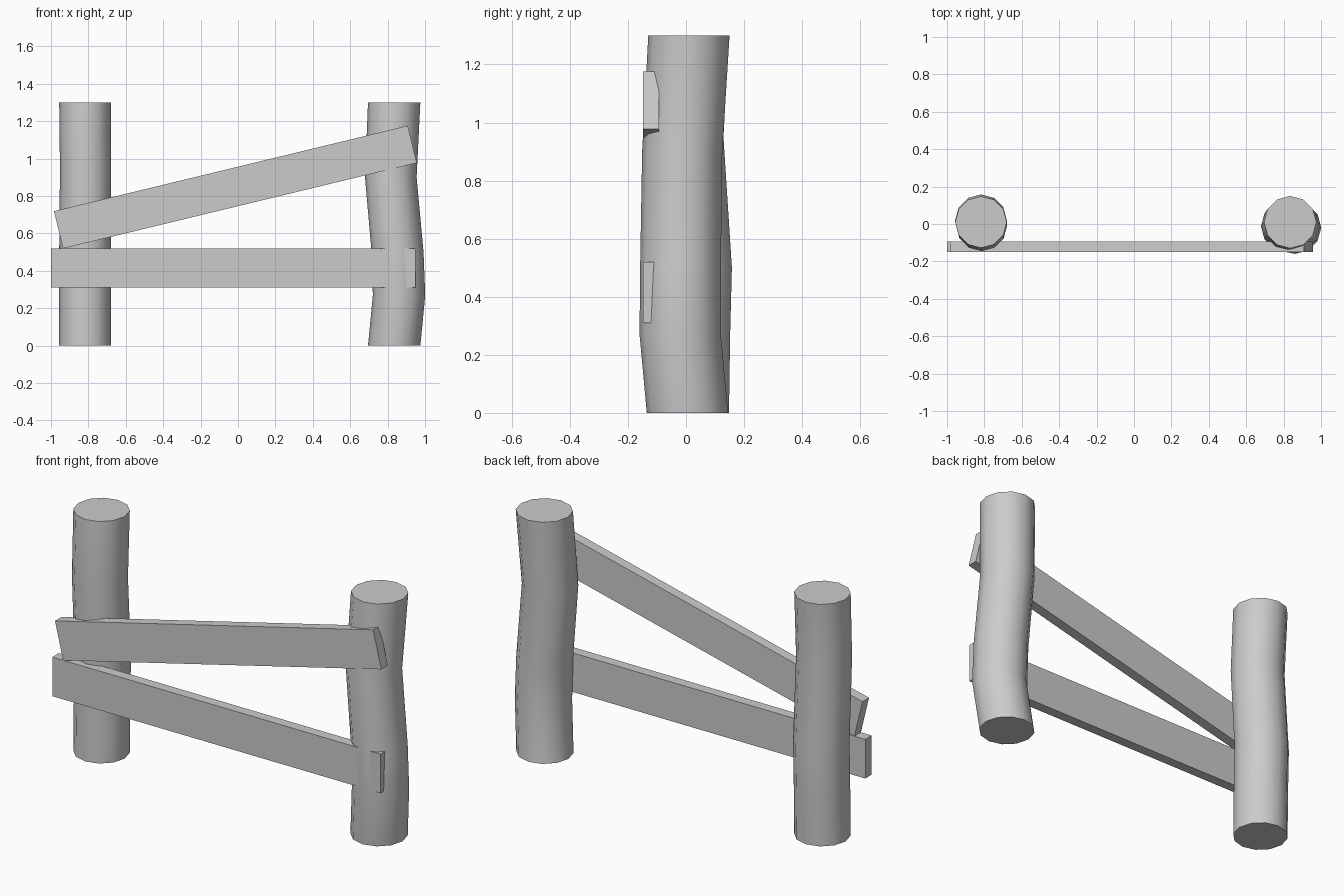
import bpy, bmesh, math
from mathutils import Matrix

if "Cube" in bpy.data.objects:
    bpy.data.objects.remove(bpy.data.objects["Cube"])

SIDES = 12


def finish(bm, name):
    bmesh.ops.recalc_face_normals(bm, faces=bm.faces)
    mesh = bpy.data.meshes.new(name)
    bm.to_mesh(mesh)
    bm.free()
    ob = bpy.data.objects.new(name, mesh)
    bpy.context.collection.objects.link(ob)
    bpy.ops.object.select_all(action='DESELECT')
    ob.select_set(True)
    bpy.context.view_layer.objects.active = ob
    bpy.ops.object.shade_smooth_by_angle(angle=math.radians(40))
    return ob


def post(name, rings):
    """Loft a slightly crooked log through (x, y, z, radius) rings."""
    bm = bmesh.new()
    loops = []
    for x, y, z, r in rings:
        loops.append([bm.verts.new((x + r * math.cos(2 * math.pi * i / SIDES),
                                    y + r * math.sin(2 * math.pi * i / SIDES), z))
                      for i in range(SIDES)])
    for a, b in zip(loops, loops[1:]):
        for i in range(SIDES):
            j = (i + 1) % SIDES
            bm.faces.new((a[i], a[j], b[j], b[i]))
    bm.faces.new(loops[0][::-1])
    bm.faces.new(loops[-1])
    return finish(bm, name)


def plank(name, centre, size, tilt=0.0):
    bm = bmesh.new()
    bmesh.ops.create_cube(bm, size=1, matrix=Matrix.Translation(centre)
                          @ Matrix.Rotation(-tilt, 4, 'Y')
                          @ Matrix.Diagonal((*size, 1)))
    return finish(bm, name)


# Upright posts
post("left_post", [(-0.818, 0.010, 0.00, 0.138), (-0.818, 0.014, 0.27, 0.138),
                   (-0.818, 0.020, 0.50, 0.138), (-0.815, -0.008, 0.95, 0.137),
                   (-0.818, 0.010, 1.30, 0.138)])
post("right_post", [(0.835, 0.005, 0.00, 0.140), (0.861, -0.020, 0.27, 0.140),
                    (0.853, -0.019, 0.50, 0.139), (0.817, -0.013, 0.90, 0.138),
                    (0.835, 0.010, 1.30, 0.140)])

# Level lower rail and slanted upper rail
plank("lower_rail", (-0.025, -0.121, 0.415), (1.95, 0.055, 0.21))
plank("upper_rail", (-0.014, -0.121, 0.848), (1.946, 0.055, 0.205), math.radians(13.6))
